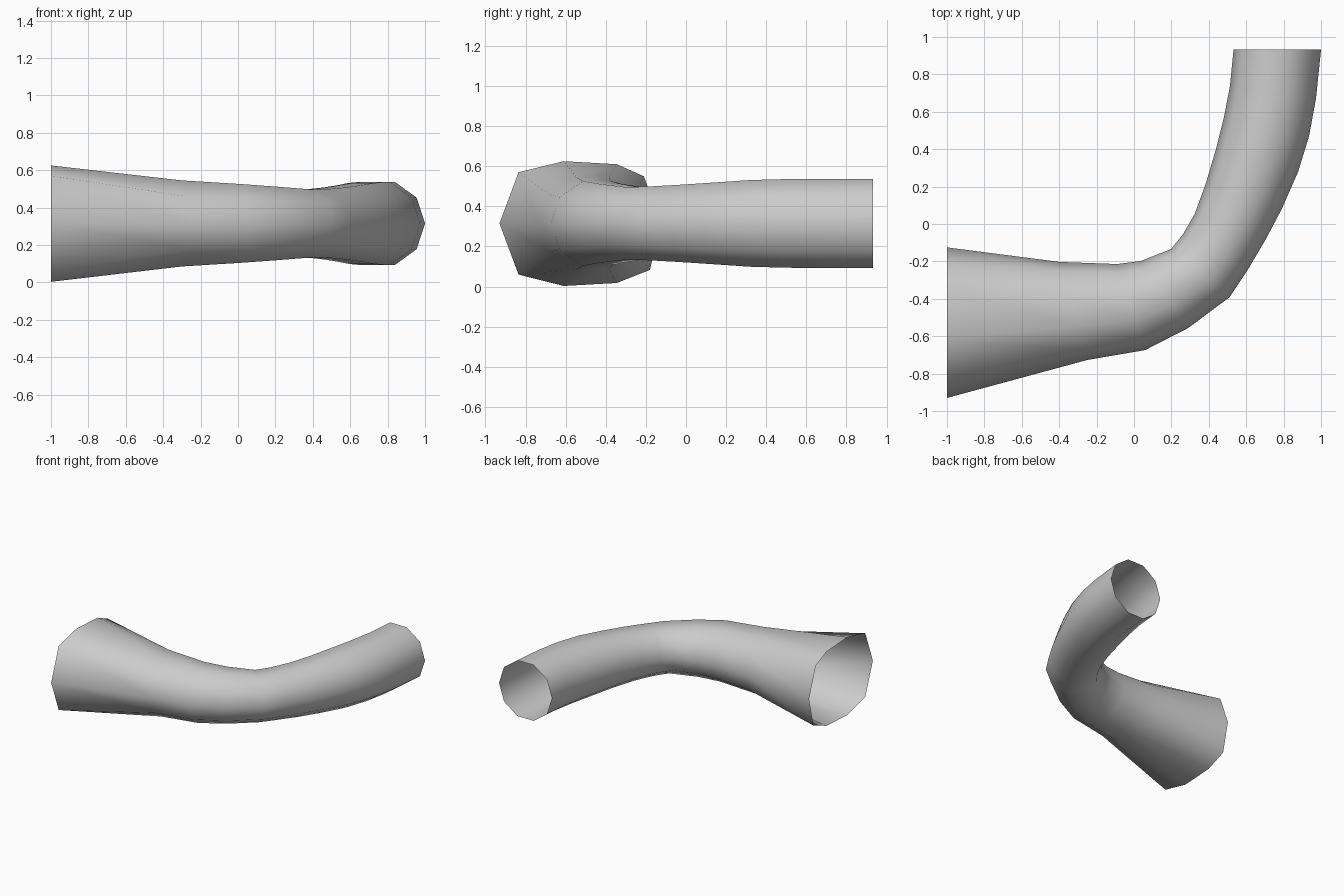
import bpy
import bmesh
import math
from mathutils import Vector

if "Cube" in bpy.data.objects:
    bpy.data.objects.remove(bpy.data.objects["Cube"])

SIDES = 10
MID_Z = 0.315

# Flared mouth at the left end, (y, z)
mouth = [(-0.125, 0.315), (-0.21, 0.55), (-0.345, 0.61), (-0.61, 0.625), (-0.835, 0.57),
         (-0.93, 0.315), (-0.835, 0.06), (-0.61, 0.003), (-0.345, 0.018), (-0.18, 0.083)]

# Stations along the bend: inner point (x, y), outer point (x, y), half height
stations = [
    ((-0.396, -0.203), (-0.25, -0.727), 0.230),
    ((-0.09, -0.214), (0.06, -0.674), 0.211),
    ((0.037, -0.198), (0.29, -0.556), 0.197),
    ((0.198, -0.134), (0.51, -0.392), 0.181),
    ((0.262, -0.055), (0.604, -0.252), 0.184),
    ((0.325, 0.055), (0.70, -0.09), 0.192),
    ((0.385, 0.22), (0.79, 0.08), 0.203),
    ((0.438, 0.40), (0.877, 0.278), 0.216),
    ((0.48, 0.567), (0.936, 0.47), 0.221),
    ((0.513, 0.737), (0.973, 0.67), 0.222),
    ((0.532, 0.932), (1.0, 0.932), 0.2225),
]


def station_ring(inner, outer, half_height):
    """Ten-sided section with corners on the inner and outer points."""
    a, b = Vector((*inner, MID_Z)), Vector((*outer, MID_Z))
    centre, across = (a + b) / 2, (a - b) / 2
    radius_z = half_height / math.sin(math.radians(72))
    ring = []
    for i in range(SIDES):
        t = 2 * math.pi * i / SIDES
        ring.append(centre + across * math.cos(t) + Vector((0, 0, radius_z * math.sin(t))))
    return ring


rings = [[Vector((-1, y, z)) for y, z in mouth]]
rings += [station_ring(*s) for s in stations]

# Open tube skinned through the rings
bm = bmesh.new()
loops = [[bm.verts.new(p) for p in ring] for ring in rings]
for r0, r1 in zip(loops, loops[1:]):
    for i in range(SIDES):
        j = (i + 1) % SIDES
        bm.faces.new((r0[i], r0[j], r1[j], r1[i]))
bmesh.ops.recalc_face_normals(bm, faces=bm.faces)

# Make the shell face outwards
bm.faces.ensure_lookup_table()
face = bm.faces[SIDES + 1]
axis = sum(rings[1] + rings[2], Vector()) / (2 * SIDES)
if face.normal.dot(face.calc_center_median() - axis) < 0:
    bmesh.ops.reverse_faces(bm, faces=bm.faces)

mesh = bpy.data.meshes.new("bent_pipe")
bm.to_mesh(mesh)
bm.free()
mesh.shade_smooth()
pipe = bpy.data.objects.new("bent_pipe", mesh)
bpy.context.collection.objects.link(pipe)
